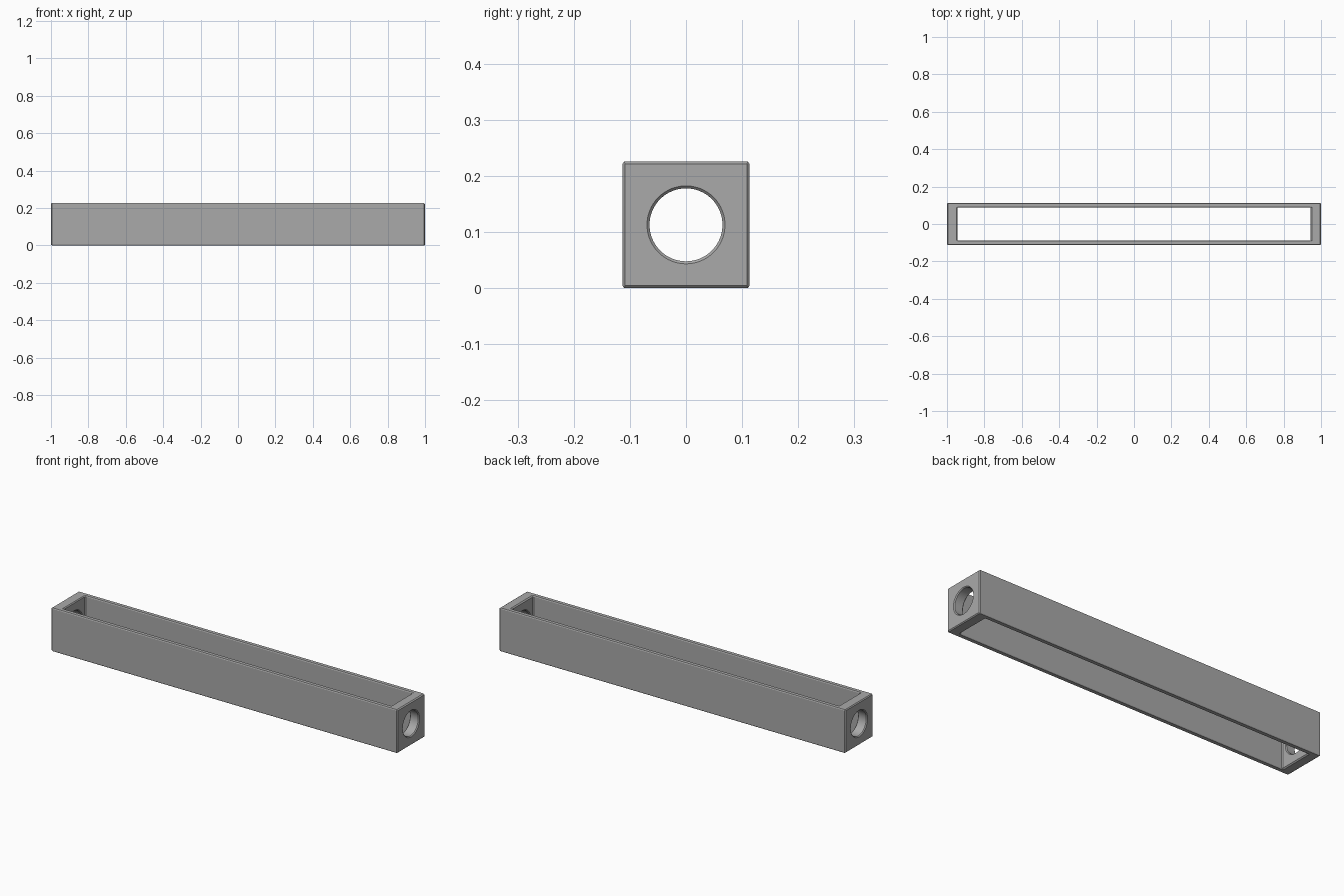
import bpy
import bmesh
from math import radians
from mathutils import Matrix

cube = bpy.data.objects.get("Cube")
if cube:
    bpy.data.objects.remove(cube)

LENGTH, WIDTH = 2.0, 0.226
MID = WIDTH / 2
CHAMFER = 0.0045

grey = bpy.data.materials.new("plain grey")
grey.use_nodes = True
grey.diffuse_color = (0.4, 0.4, 0.4, 1)
grey.node_tree.nodes["Principled BSDF"].inputs["Base Color"].default_value = grey.diffuse_color


def add_object(name, bm):
    mesh = bpy.data.meshes.new(name)
    bm.to_mesh(mesh)
    bm.free()
    mesh.materials.append(grey)
    obj = bpy.data.objects.new(name, mesh)
    bpy.context.collection.objects.link(obj)
    return obj


def box(name, size):
    bm = bmesh.new()
    bmesh.ops.create_cube(bm, matrix=Matrix.Translation((0, 0, MID)) @ Matrix.Diagonal((*size, 1)))
    return add_object(name, bm)


# Square beam
frame = box("hollow_frame", (LENGTH, WIDTH, WIDTH))

# Long opening through top and bottom
opening = box("opening_cutter", (1.89, 0.178, 0.5))

# Round hole through both end walls
bm = bmesh.new()
bmesh.ops.create_cone(bm, cap_ends=True, segments=64, radius1=0.065, radius2=0.065, depth=2.4,
                      matrix=Matrix.Translation((0, 0, MID)) @ Matrix.Rotation(radians(90), 4, "Y"))
hole = add_object("end_hole_cutter", bm)

for cutter in (opening, hole):
    cut = frame.modifiers.new(cutter.name, "BOOLEAN")
    cut.operation = "DIFFERENCE"
    cut.solver = "EXACT"
    cut.object = cutter
    cutter.hide_render = True
    cutter.hide_viewport = True
    cutter.display_type = "WIRE"

# Narrow chamfer on every sharp edge
bevel = frame.modifiers.new("edge chamfer", "BEVEL")
bevel.width = CHAMFER
bevel.segments = 1
bevel.limit_method = "ANGLE"
bevel.angle_limit = radians(50)
bevel.use_clamp_overlap = False

# Smooth hole walls, crisp chamfers
bpy.context.view_layer.objects.active = frame
frame.select_set(True)
for modifier in list(frame.modifiers):
    bpy.ops.object.modifier_apply(modifier=modifier.name)
for cutter in (opening, hole):
    bpy.data.objects.remove(cutter)
bpy.ops.object.shade_smooth_by_angle(angle=radians(25))
